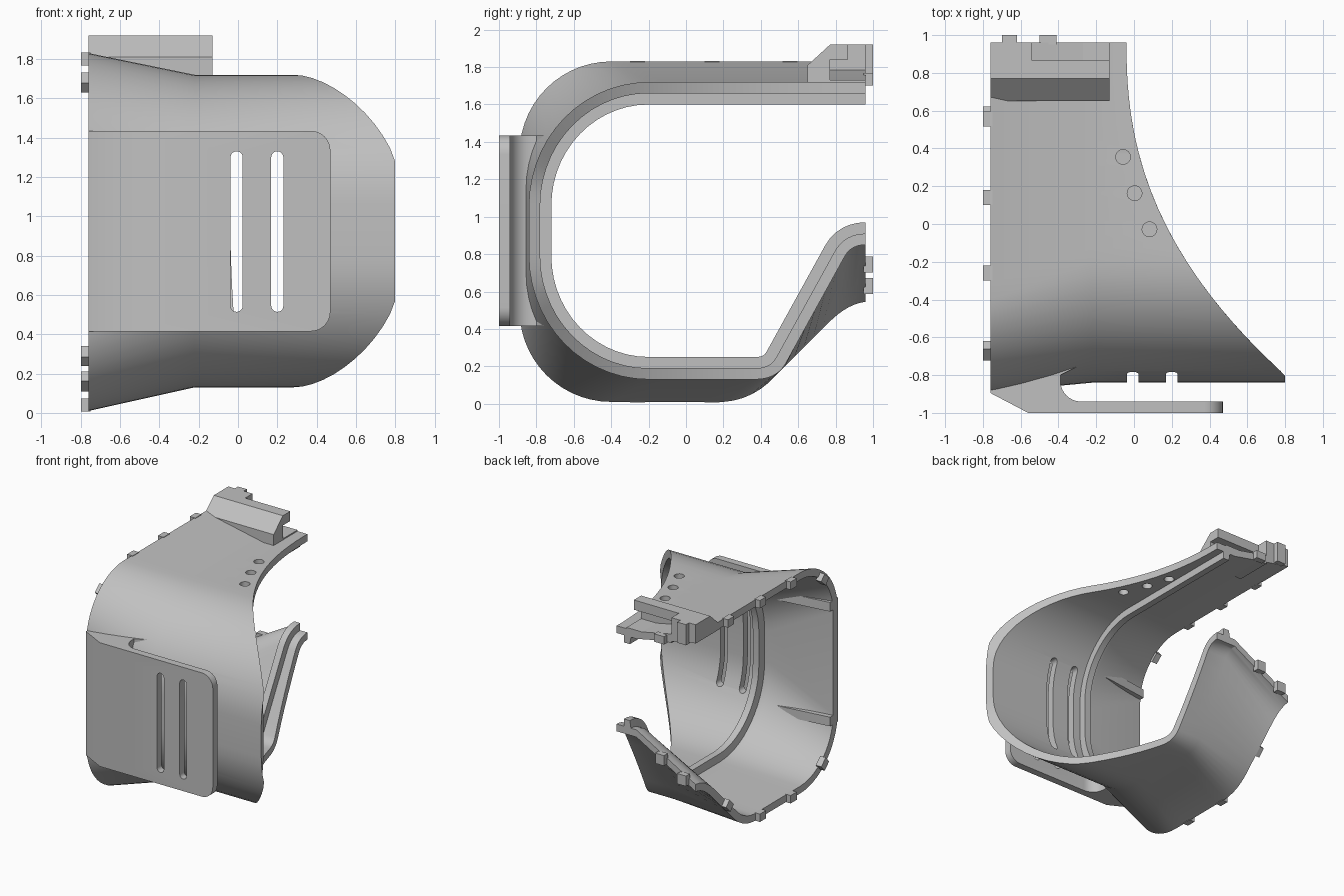
import bpy, bmesh
from math import sin, cos, pi, radians
from mathutils import Vector, Matrix

cube = bpy.data.objects.get("Cube")
if cube:
    bpy.data.objects.remove(cube)

grey = bpy.data.materials.new("plain grey")
grey.use_nodes = True
grey.diffuse_color = (0.53, 0.53, 0.53, 1)
grey.node_tree.nodes["Principled BSDF"].inputs["Base Color"].default_value = grey.diffuse_color


def add(name, bm):
    bmesh.ops.recalc_face_normals(bm, faces=bm.faces)
    mesh = bpy.data.meshes.new(name)
    bm.to_mesh(mesh)
    bm.free()
    mesh.materials.append(grey)
    ob = bpy.data.objects.new(name, mesh)
    bpy.context.collection.objects.link(ob)
    return ob


def activate(ob):
    bpy.ops.object.select_all(action='DESELECT')
    ob.select_set(True)
    bpy.context.view_layer.objects.active = ob


def prism(points, offset):
    """Extrude a closed loop of 3D points by an offset."""
    bm = bmesh.new()
    face = bm.faces.new([bm.verts.new(p) for p in points])
    geo = bmesh.ops.extrude_face_region(bm, geom=[face])["geom"]
    bmesh.ops.translate(bm, verts=[g for g in geo if isinstance(g, bmesh.types.BMVert)],
                        vec=Vector(offset))
    return bm


def box(name, centre, size, tilt=0):
    bm = bmesh.new()
    m = (Matrix.Translation(centre) @ Matrix.Rotation(radians(tilt), 4, 'X')
         @ Matrix.Diagonal((*size, 1)))
    bmesh.ops.create_cube(bm, size=1, matrix=m)
    return add(name, bm)


def cut(cutter, *targets):
    cutter.hide_render = True
    for target in targets:
        mod = target.modifiers.new("cut", 'BOOLEAN')
        mod.operation = 'DIFFERENCE'
        mod.solver = 'EXACT'
        mod.object = cutter
        activate(target)
        bpy.ops.object.modifier_apply(modifier=mod.name)
    bpy.data.objects.remove(cutter)


def smooth(ob):
    activate(ob)
    bpy.ops.object.shade_smooth_by_angle(angle=radians(28))


# Hooked side profile: top strip, two quarter arcs, floor and rising arm
END = 0.96


def profile(top, bottom, front, cy, rz, low_bend, high_bend):
    def arc(start, cz):
        angles = [start + pi / 2 * i / 14 for i in range(15)]
        return [Vector((cy + (cy - front) * cos(a), cz + rz * sin(a))) for a in angles]

    def line(a, b, n):
        return [Vector(a).lerp(Vector(b), i / n) for i in range(n)]

    def bend(a, b, c):
        a, b, c = Vector(a), Vector(b), Vector(c)
        return [a.lerp(b, t).lerp(b.lerp(c, t), t) for t in [i / 6 for i in range(7)]]

    upper = arc(pi / 2, top - rz)
    lower = arc(pi, bottom + rz)
    return (line((END, top), upper[0], 16) + upper + lower[:-1]
            + line(lower[-1], low_bend[0], 6) + bend(*low_bend)[:-1]
            + line(low_bend[2], high_bend[0], 6) + bend(*high_bend))


def inset(path, depth):
    out = []
    for i, p in enumerate(path):
        d = (path[min(i + 1, len(path) - 1)] - path[max(i - 1, 0)]).normalized()
        out.append(p + depth * Vector((-d.y, d.x)))
    out[0].x = out[-1].x = END
    return out


straight = profile(1.72, 0.13, -0.84, -0.2, 0.66,
                   [(0.37, 0.13), (0.48, 0.13), (0.53, 0.21)],
                   [(0.85, 0.79), (0.885, 0.85), (0.96, 0.85)])
flared = profile(1.83, 0.01, -0.89, -0.4, 0.49,
                 [(0.20, 0.01), (0.36, 0.02), (0.48, 0.15)],
                 [(0.78, 0.45), (0.87, 0.535), (0.96, 0.545)])


def swept_edge(y):
    return min(0.8, -0.04 + 0.2266 * max(0, END - y) ** 2.317)


# Shell: outer skin, curved free edge, inner skin with a raised rib, flared side
LEFT, FOLD, RIB_A, RIB_B = -0.76, -0.22, -0.105, -0.16
thin, thick = inset(straight, 0.06), inset(straight, 0.12)
flared_in = inset(flared, 0.06)
bm = bmesh.new()
rings = []
for o, t, k, f, g in zip(straight, thin, thick, flared, flared_in):
    ring = [(LEFT, f), (FOLD, o), (swept_edge(o.x), o), (swept_edge(t.x), t), (RIB_A, t),
            (RIB_A, k), (RIB_B, k), (RIB_B - 0.01, t), (FOLD, t), (LEFT, g)]
    rings.append([bm.verts.new((x, p.x, p.y)) for x, p in ring])
count = len(rings[0])
for a, b in zip(rings, rings[1:]):
    for j in range(count):
        n = (j + 1) % count
        bm.faces.new((a[j], a[n], b[n], b[j]))
bm.faces.new(rings[0])
bm.faces.new(rings[-1])
shell = add("curved_shell", bm)

# Front strap pad: hooked plan, extruded upward, free corners rounded
fillet = [(-0.28 - 0.11 * sin(a), -0.83 - 0.11 * cos(a))
          for a in [pi / 2 * i / 8 for i in range(9)]]
plan = ([(LEFT, -0.895), (-0.56, -1), (0.47, -1), (0.47, -0.94)] + fillet
        + [(-0.39, -0.80), (-0.24, -0.725), (-0.39, -0.74), (LEFT, -0.79)])
bm = prism([(x, y, 0.415) for x, y in plan], (0, 0, 1.02))
corners = [e for e in bm.edges if all(v.co.x > 0.46 for v in e.verts)
           and abs(e.verts[0].co.z - e.verts[1].co.z) < 0.01]
bmesh.ops.bevel(bm, geom=corners, offset=0.1, segments=8, profile=0.5, affect='EDGES')
pad = add("strap_pad", bm)

# Relief that keeps the middle of the pad inside the shell wall
relief = [(-0.8, -0.855), (-0.2, -0.80), (-0.2, -0.5), (-0.8, -0.5)]
cut(add("relief_cutter", prism([(x, y, 0.49) for x, y in relief], (0, 0, 0.87))), pad)

# Strap slots through pad and shell
for cx in (-0.007, 0.2):
    loop = []
    for cz, start in ((1.30, 0), (0.545, pi)):
        loop += [(cx + 0.031 * cos(start + pi * i / 10), -1.1,
                  cz + 0.031 * sin(start + pi * i / 10)) for i in range(11)]
    cut(add("slot_cutter", prism(loop, (0, 0.5, 0))), pad, shell)

# Round holes in the top strip
for x, y in ((-0.058, 0.355), (0.003, 0.163), (0.082, -0.028)):
    ring = [(x + 0.039 * cos(pi * i / 12), y + 0.039 * sin(pi * i / 12), 1.5)
            for i in range(24)]
    cut(add("hole_cutter", prism(ring, (0, 0, 0.4))), shell)

smooth(shell)
smooth(pad)

# Top clip: open hook beside a solid block
nose = [(0.65, 1.81), (0.77, 1.92)]
hook = nose + [(0.865, 1.92), (0.865, 1.84), (0.77, 1.84), (0.77, 1.73),
               (END, 1.73), (END, 1.71), (0.65, 1.71)]
block = nose + [(END, 1.92), (END, 1.765), (0.65, 1.765)]
add("clip_hook", prism([(-0.54, y, z) for y, z in hook], (0.41, 0, 0)))
add("clip_block", prism([(LEFT, y, z) for y, z in block], (0.22, 0, 0)))

# Locating tabs along the flared side
for y, z, tilt in ((0.555, 1.80, 0), (0.14, 1.80, 0), (-0.26, 1.80, 0), (-0.67, 1.68, 42),
                   (-0.67, 0.16, -42), (-0.26, 0.04, 0), (0.14, 0.04, 0), (0.57, 0.29, 45)):
    box("side_tab", (-0.775, y, z), (0.05, 0.08, 0.065), tilt)

# Locating tabs on the strip and arm ends
box("strip_end_tab", (-0.66, 0.975, 1.835), (0.08, 0.05, 0.17))
box("strip_end_tab", (-0.455, 0.975, 1.735), (0.09, 0.05, 0.065))
for x, z in ((-0.66, 0.63), (-0.46, 0.745)):
    box("arm_end_tab", (x, 0.975, z), (0.08, 0.05, 0.085))
